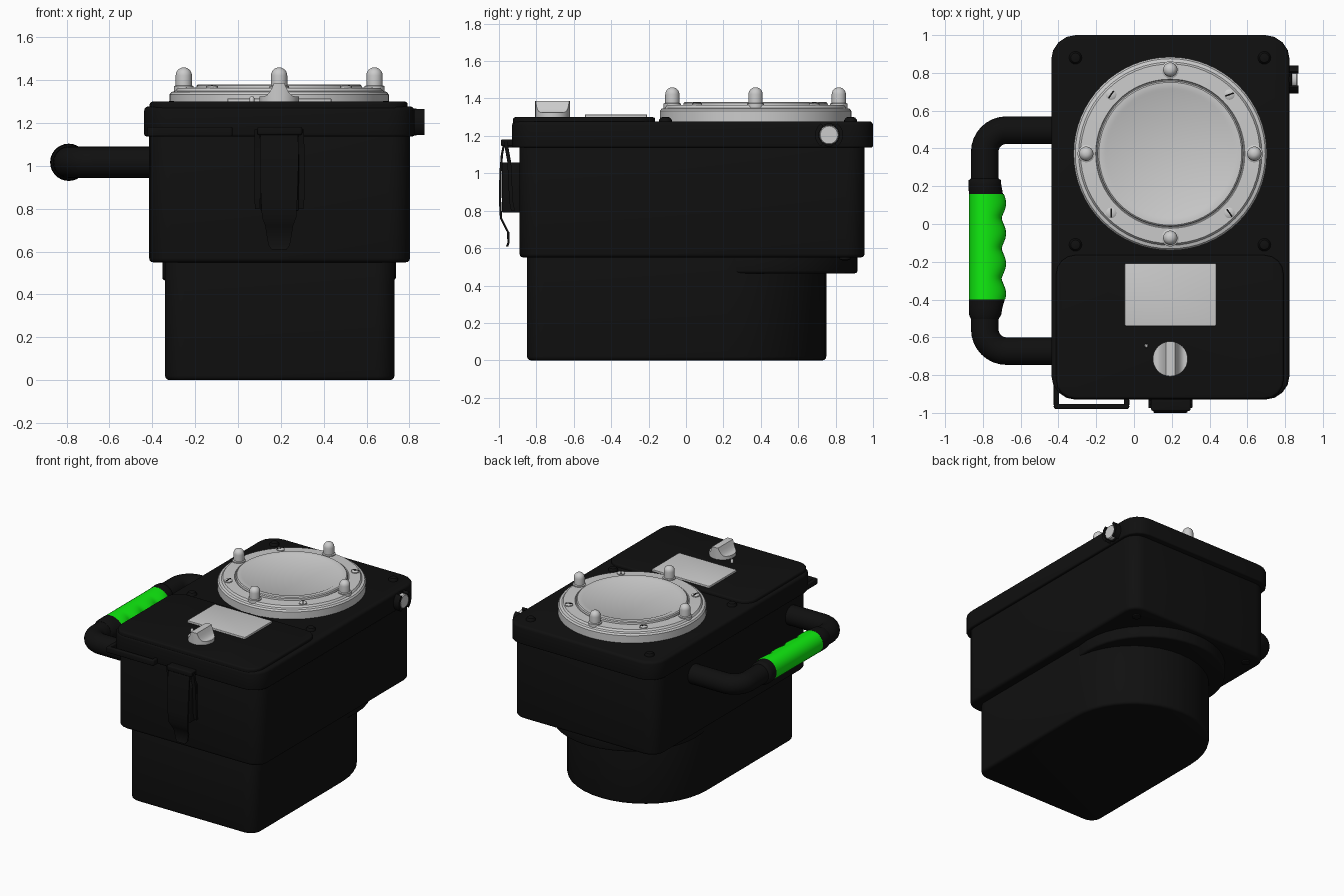
import bpy, bmesh
from math import pi, sin, cos, sqrt, radians

if "Cube" in bpy.data.objects:
    bpy.data.objects.remove(bpy.data.objects["Cube"])


def material(name, rgb):
    m = bpy.data.materials.new(name)
    m.diffuse_color = (*rgb, 1)
    m.use_nodes = True
    m.node_tree.nodes["Principled BSDF"].inputs["Base Color"].default_value = m.diffuse_color
    return m


BLACK = material("black", (0.005, 0.005, 0.005))
GREEN = material("green", (0.005, 0.85, 0.005))


def loft(name, rings, mat=None, angle=35):
    """Skin a list of equal-length point rings and cap both ends."""
    bm = bmesh.new()
    vs = [[bm.verts.new(p) for p in r] for r in rings]
    n = len(rings[0])
    for a, b in zip(vs, vs[1:]):
        for i in range(n):
            j = (i + 1) % n
            bm.faces.new((a[i], a[j], b[j], b[i]))
    bm.faces.new(vs[0][::-1])
    bm.faces.new(vs[-1])
    bmesh.ops.remove_doubles(bm, verts=bm.verts, dist=1e-5)
    bmesh.ops.recalc_face_normals(bm, faces=bm.faces)
    me = bpy.data.meshes.new(name)
    bm.to_mesh(me)
    bm.free()
    ob = bpy.data.objects.new(name, me)
    bpy.context.collection.objects.link(ob)
    if mat:
        me.materials.append(mat)
    bpy.ops.object.select_all(action='DESELECT')
    ob.select_set(True)
    bpy.context.view_layer.objects.active = ob
    bpy.ops.object.shade_smooth_by_angle(angle=radians(angle))
    return ob


def outline(x0, x1, y0, y1, rf, rb, seg, d, z):
    """Rounded rectangle inset by d; rf / rb are front and back corner radii."""
    pts = []
    for k, (cx, cy, r) in enumerate([(x1 - rb, y1 - rb, rb), (x0 + rb, y1 - rb, rb),
                                     (x0 + rf, y0 + rf, rf), (x1 - rf, y0 + rf, rf)]):
        for i in range(seg + 1):
            a = (k + i / seg) * pi / 2
            pts.append((cx + (r - d) * cos(a), cy + (r - d) * sin(a), z))
    return pts


def block(name, x, y, z, rf=0.012, rb=None, seg=4, low=0.008, top=0.008, mat=BLACK):
    """Vertical rounded block with rounded lower and upper rims."""
    rb = rf if rb is None else rb
    steps = [i * pi / 6 for i in range(4)]
    levels = [(low * (1 - sin(a)), z[0] + low * (1 - cos(a))) for a in steps]
    levels += [(top * (1 - cos(a)), z[1] - top * (1 - sin(a))) for a in steps]
    return loft(name, [outline(*x, *y, rf, rb, seg, d, h) for d, h in levels], mat)


def lathe(name, c, profile, mat=None, n=32, axis='Z'):
    """Revolve (radius, height) pairs around an axis through c."""
    rings = []
    for r, h in profile:
        ring = []
        for i in range(n):
            a = 2 * pi * i / n
            u, v = r * cos(a), r * sin(a)
            ring.append((c[0] + u, c[1] + v, h) if axis == 'Z' else (h, c[0] + u, c[1] + v))
        rings.append(ring)
    return loft(name, rings, mat)


CX, CY = 0.192, 0.372  # centre of the round window

# Case
block("lower_case", (-0.34, 0.73), (-0.85, 0.75), (0, 0.57), rf=0.09, rb=0.53, seg=10, low=0.02)
block("round_flange", (CX - 0.545, CX + 0.545), (CY - 0.545, CY + 0.545), (0.465, 0.57),
      rf=0.54, seg=10, low=0.015)
block("upper_case", (-0.415, 0.803), (-0.89, 0.955), (0.55, 1.16), rf=0.10, seg=4, low=0.02)
block("lid", (-0.438, 0.824), (-0.93, 1.0), (1.138, 1.278), rf=0.13, seg=4, low=0.01, top=0.02)
block("lid_front_panel", (-0.412, 0.792), (-0.925, -0.165), (1.25, 1.30), rf=0.10, seg=4, top=0.012)

# Lid corner screws and screws under the case
for i, (x, y) in enumerate([(-0.31, 0.88), (0.69, 0.88), (-0.31, -0.11), (0.69, -0.11)]):
    lathe(f"lid_screw_{i}", (x, y), [(0.034, 1.27), (0.034, 1.285), (0.025, 1.298), (0.012, 1.302)], BLACK, 16)
for i, x in enumerate((-0.31, 0.69)):
    lathe(f"underside_screw_{i}", (x, 0.85), [(0.03, 0.56), (0.03, 0.54), (0.015, 0.535)], BLACK, 16)

# Window ring and plate
lathe("window_ring", (CX, CY), [(0.512, 1.27), (0.512, 1.333), (0.503, 1.345), (0.485, 1.35),
                                (0.475, 1.364), (0.395, 1.366), (0.391, 1.36), (0.387, 1.36),
                                (0.385, 1.375), (0.378, 1.381), (0.345, 1.381), (0.335, 1.376)], n=64)

# Four guard posts and four slotted screws on the ring
for i in range(4):
    a = i * pi / 2
    x, y = CX + 0.445 * cos(a), CY + 0.445 * sin(a)
    dome = [(0.038 * cos(t * pi / 12), 1.422 + 0.038 * sin(t * pi / 12)) for t in range(6)]
    lathe(f"guard_post_{i}", (x, y), [(0.046, 1.34), (0.046, 1.372), (0.038, 1.376)] + dome, n=24)
    a += pi / 4
    x, y = CX + 0.443 * cos(a), CY + 0.443 * sin(a)
    lathe(f"ring_screw_{i}", (x, y), [(0.028, 1.35), (0.028, 1.372), (0.02, 1.377)], n=20)
    s = radians(20 + 35 * i)
    slot = [(x + u * cos(s) - v * sin(s), y + u * sin(s) + v * cos(s))
            for u, v in ((-.024, -.004), (.024, -.004), (.024, .004), (-.024, .004))]
    loft(f"ring_screw_slot_{i}", [[(*p, h) for p in slot] for h in (1.365, 1.3785)], BLACK)

# Display, indicator and selector knob
block("display", (-0.05, 0.436), (-0.54, -0.208), (1.29, 1.314), rf=0.008, seg=2, low=0.002, top=0.003, mat=None)
lathe("indicator", (0.065, -0.645), [(0.011, 1.29), (0.011, 1.318), (0.006, 1.325)], n=12)
knob, R = [], 0.092
for i in range(25):
    x = -R * cos(pi * i / 24)
    y = sqrt(max(R * R - x * x, 0)) + 0.0005
    t = min(max((abs(x) - 0.024) / 0.05, 0), 1)
    h = 1.325 + 0.062 * (1 - t) ** 2.2
    knob.append([(CX + x, -0.714 - y, 1.29), (CX + x, -0.714 + y, 1.29),
                 (CX + x, -0.714 + y, h), (CX + x, -0.714 - y, h)])
loft("selector_knob", knob)

# Carrying handle: a tube bent in the horizontal plane
HX, HZ = -0.79, 1.017
Y0, Y1, BR = -0.673, 0.497, 0.115
path = [(-0.40, Y1, 0, 1)]
for cy, start in ((Y1 - BR, pi / 2), (Y0 + BR, pi)):
    for i in range(9):
        a = start + i * pi / 16
        path.append((HX + BR + BR * cos(a), cy + BR * sin(a), cos(a), sin(a)))
path.append((-0.40, Y0, 0, -1))
loft("handle_tube", [[(x + 0.073 * cos(t) * nx, y + 0.073 * cos(t) * ny, HZ + 0.073 * sin(t))
                      for t in (2 * pi * k / 24 for k in range(24))] for x, y, nx, ny in path], BLACK)


def grip(name, stations, mat):
    """Sleeve along y; each station is (y, radius, extra finger swell on the inner side)."""
    rings = []
    for y, r, e in stations:
        rings.append([(HX + (r + e * max(cos(t), 0)) * cos(t), y, HZ + r * sin(t))
                      for t in (2 * pi * k / 28 for k in range(28))])
    loft(name, rings, mat, 50)


n = 40
grip("green_grip", [(0.16 - 0.56 * i / n, 0.083, 0.006 + 0.024 * abs(cos(pi * (0.16 - 0.56 * i / n - 0.11) / 0.16)) ** 1.3)
                    for i in range(n + 1)], GREEN)
grip("grip_back_collar", [(0.16, 0.084, 0.012), (0.21, 0.087, 0), (0.232, 0.085, 0), (0.24, 0.075, 0)], BLACK)
grip("grip_front_collar", [(-0.40, 0.084, 0.022), (-0.44, 0.084, 0.01), (-0.48, 0.083, 0.004), (-0.502, 0.074, 0)], BLACK)

# Front strap bracket under the lid
block("bracket_bar", (-0.425, -0.025), (-0.98, -0.952), (1.138, 1.182))
block("bracket_left_end", (-0.425, -0.398), (-0.97, -0.84), (1.138, 1.182))
block("bracket_right_end", (-0.052, -0.025), (-0.97, -0.92), (1.138, 1.182))

# Front latch: base, side clips, hook and bent lever
block("latch_base", (0.105, 0.285), (-0.985, -0.88), (0.79, 1.058), rf=0.015)
block("latch_keeper", (0.09, 0.30), (-0.99, -0.92), (1.145, 1.182))


def strap(name, cx, stations, t=0.012):
    """Flat strip: stations are (y, z, half width)."""
    loft(name, [[(cx - w, y, z), (cx + w, y, z), (cx + w, y + t, z), (cx - w, y + t, z)]
                for y, z, w in stations], BLACK)


strap("latch_lever", CX, [(-0.975, 1.175, 0.085), (-0.99, 1.10, 0.09), (-0.998, 1.0, 0.09), (-1.0, 0.85, 0.085),
                          (-0.995, 0.76, 0.08), (-0.975, 0.72, 0.065), (-0.957, 0.685, 0.06),
                          (-0.955, 0.63, 0.05), (-0.962, 0.61, 0.035)])
for side, x in (("left", 0.09), ("right", 0.296)):
    strap(f"latch_clip_{side}", x, [(-0.975, 1.17, 0.012), (-0.955, 1.06, 0.014),
                                    (-0.945, 0.85, 0.014), (-0.935, 0.80, 0.01)], 0.02)

# Side connector with two guard lugs
SY, SZ = 0.765, 1.205
lathe("side_connector_base", (SY, SZ), [(0.062, 0.80), (0.062, 0.832), (0.055, 0.836)], BLACK, 32, 'X')
lathe("side_connector", (SY, SZ), [(0.052, 0.81), (0.052, 0.86), (0.047, 0.866)], None, 32, 'X')
for side, mid in (("back", 0), ("front", pi)):
    arc = [mid + radians(-55 + 110 * i / 12) for i in range(13)]
    loft(f"connector_lug_{side}", [[(x, SY + r * cos(a), SZ + r * sin(a))
                                    for x, r in ((0.80, 0.055), (0.80, 0.075), (0.87, 0.075), (0.87, 0.055))]
                                   for a in arc], BLACK)
